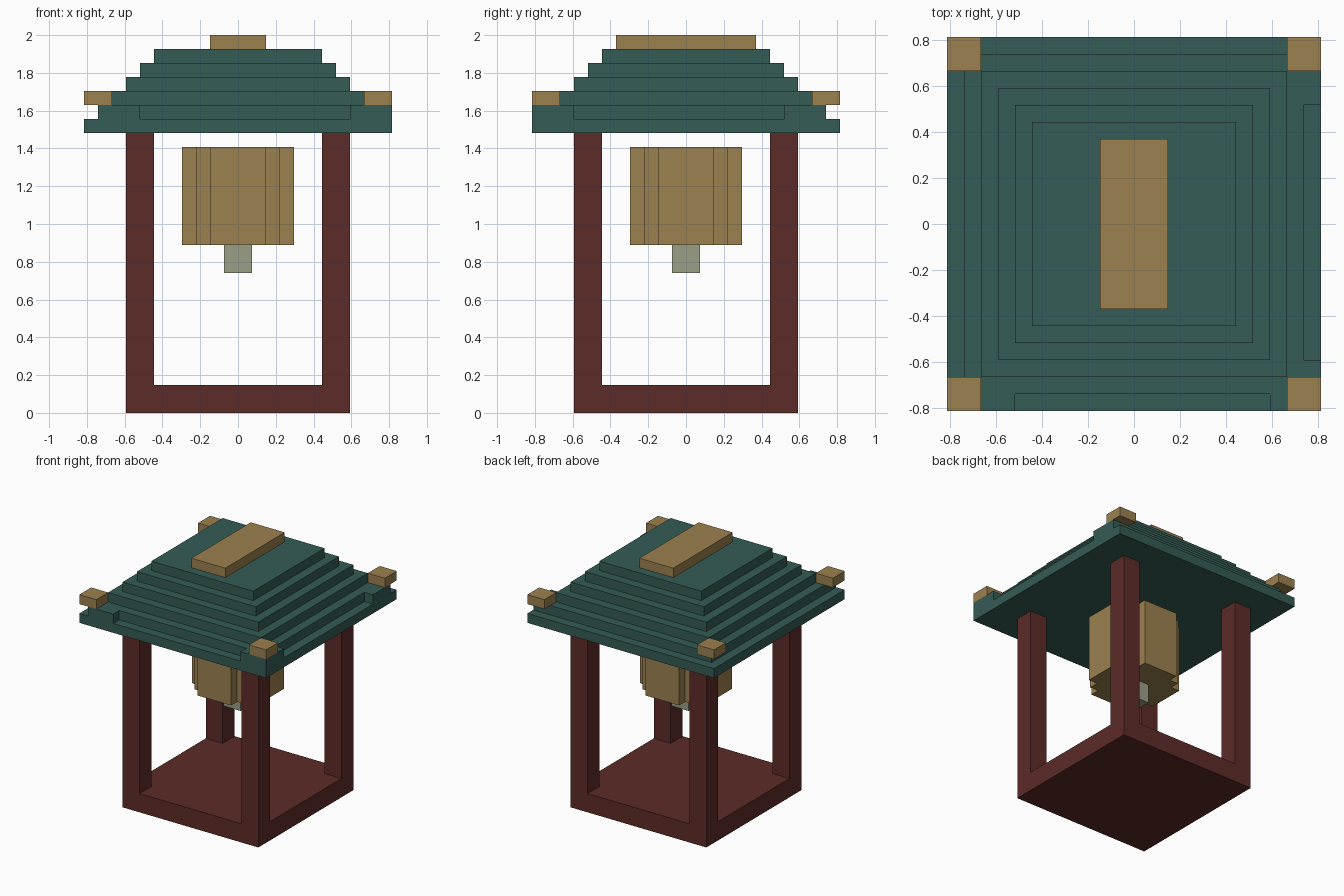
import bpy, bmesh

if "Cube" in bpy.data.objects:
    bpy.data.objects.remove(bpy.data.objects["Cube"])

U = 2 / 27  # one block unit


def material(name, rgb):
    m = bpy.data.materials.new(name)
    m.diffuse_color = (*rgb, 1)
    m.use_nodes = True
    m.node_tree.nodes["Principled BSDF"].inputs["Base Color"].default_value = m.diffuse_color
    return m


WOOD = material("red_wood", (0.107, 0.025, 0.021))
TILE = material("teal_tile", (0.036, 0.107, 0.093))
GOLD = material("gold", (0.33, 0.22, 0.08))
STONE = material("pale_grey", (0.33, 0.35, 0.24))


def prism(name, outline, z0, z1, mat):
    """Extrude a counter-clockwise outline, in block units, from z0 to z1."""
    bm = bmesh.new()
    face = bm.faces.new([bm.verts.new((x * U, y * U, z0 * U)) for x, y in outline])
    top = bmesh.ops.extrude_face_region(bm, geom=[face], use_keep_orig=True)["geom"]
    verts = [v for v in top if isinstance(v, bmesh.types.BMVert)]
    bmesh.ops.translate(bm, vec=(0, 0, (z1 - z0) * U), verts=verts)
    bmesh.ops.recalc_face_normals(bm, faces=bm.faces)
    mesh = bpy.data.meshes.new(name)
    bm.to_mesh(mesh)
    bm.free()
    mesh.materials.append(mat)
    ob = bpy.data.objects.new(name, mesh)
    bpy.context.collection.objects.link(ob)
    return ob


def block(name, x0, x1, y0, y1, z0, z1, mat):
    return prism(name, [(x0, y0), (x1, y0), (x1, y1), (x0, y1)], z0, z1, mat)


def slab(name, hx, hy, z0, z1, mat):
    return block(name, -hx, hx, -hy, hy, z0, z1, mat)


# Base, corner posts and gold roof corners
slab("base", 8, 8, 0, 2, WOOD)
for fb, sy in (("front", -1), ("back", 1)):
    for lr, sx in (("left", -1), ("right", 1)):
        x, y = 7 * sx, 7 * sy
        block(f"{fb}_{lr}_post", x - 1, x + 1, y - 1, y + 1, 2, 20, WOOD)
        x, y = 10 * sx, 10 * sy
        block(f"{fb}_{lr}_roof_corner", x - 1, x + 1, y - 1, y + 1, 22, 23, GOLD)

# Bell with stepped round cross-section, and its clapper
quarter = [(4, 2), (3, 2), (3, 3), (2, 3), (2, 4)]
bell = []
for _ in range(4):
    bell += quarter
    quarter = [(-y, x) for x, y in quarter]
prism("bell", bell, 12, 19, GOLD)
slab("clapper", 1, 1, 10, 12, STONE)

# Eave, with the uneven raised rim on its front and right edges
slab("roof_eave", 11, 11, 20, 21, TILE)
rim = [(-10, -11), (-7, -11), (-7, -10), (8, -10), (8, -11), (11, -11),
       (11, -8), (10, -8), (10, 7), (11, 7), (11, 10), (-10, 10)]
prism("roof_rim_tier", rim, 21, 22, TILE)

# Upper roof tiers and ridge
for i in range(4):
    slab(f"roof_tier_{i + 1}", 9 - i, 9 - i, 22 + i, 23 + i, TILE)
slab("roof_ridge", 2, 5, 26, 27, GOLD)
